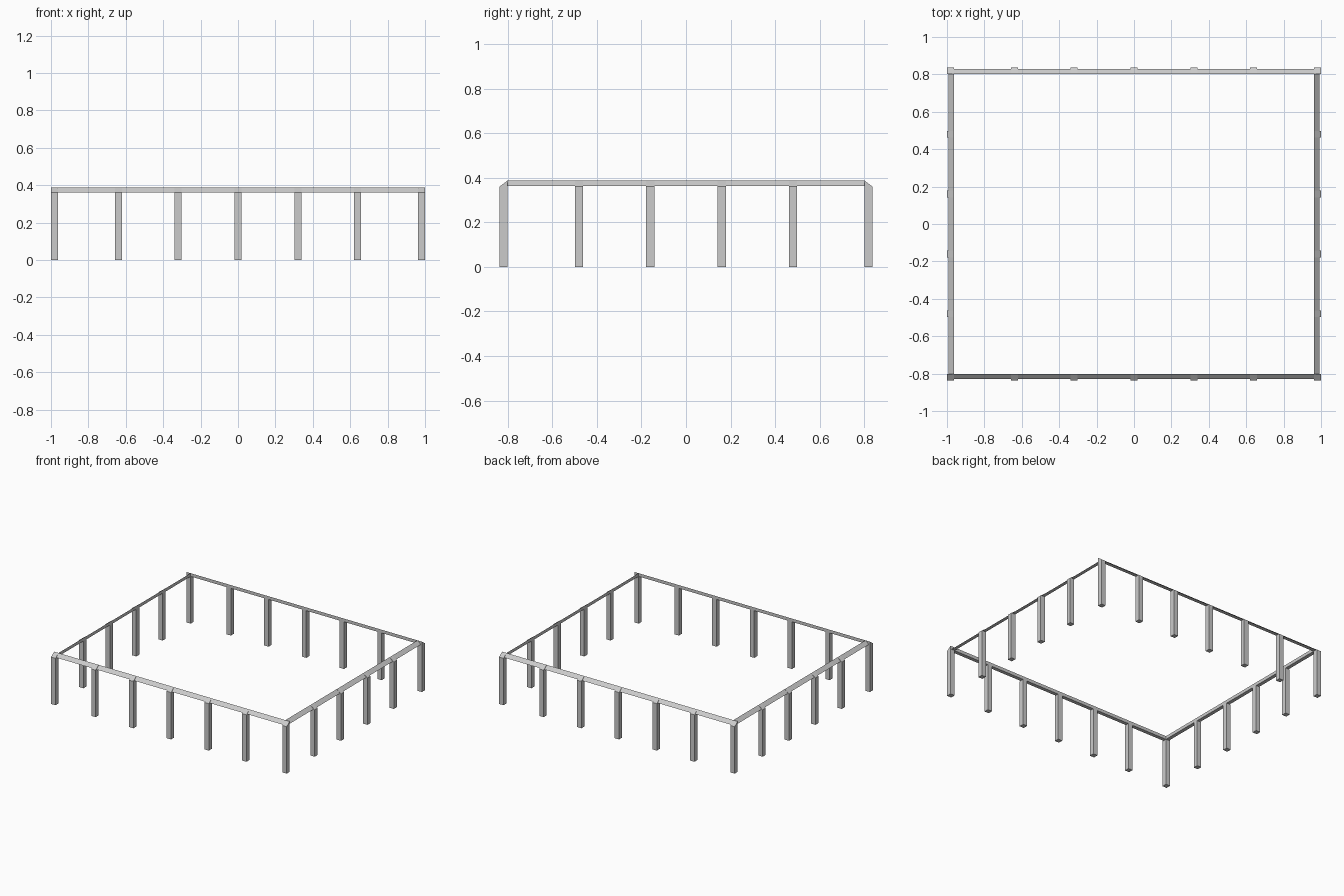
import bpy
from math import pi
from mathutils import Matrix

if "Cube" in bpy.data.objects:
    bpy.data.objects.remove(bpy.data.objects["Cube"])

# Half sizes of the enclosure (outer faces of the posts)
HX, HY = 1.0, 0.838
POST = 0.037

# Cross-sections as (distance inward from outer face, height)
POST_PROFILE = [(POST, 0), (0, 0), (0, 0.360), (POST, 0.387)]
RAIL_PROFILE = [(POST, 0.362), (0.009, 0.362), (POST, 0.387)]


def extrude(name, profile, outer, along, length, turn):
    """Extrude a profile along one side; turn rotates it from the front side."""
    n = len(profile)
    a, b = along - length / 2, along + length / 2
    verts = [(a, -outer + d, z) for d, z in profile]
    verts += [(b, -outer + d, z) for d, z in profile]
    faces = [tuple(range(n))[::-1], tuple(range(n, 2 * n))]
    faces += [(i, (i + 1) % n, n + (i + 1) % n, n + i) for i in range(n)]
    mesh = bpy.data.meshes.new(name)
    mesh.from_pydata(verts, [], faces)
    mesh.transform(Matrix.Rotation(turn, 4, 'Z'))
    obj = bpy.data.objects.new(name, mesh)
    bpy.context.collection.objects.link(obj)
    # consistent outward normals
    import bmesh
    bm = bmesh.new()
    bm.from_mesh(mesh)
    bmesh.ops.recalc_face_normals(bm, faces=bm.faces)
    bm.to_mesh(mesh)
    bm.free()


corner = HX - POST / 2
front_posts = [-corner, -0.64, -0.32, 0, 0.32, 0.64, corner]
side_posts = [-0.48, -0.16, 0.16, 0.48]

# Front and back: full-length rails, corner and middle posts
for side, turn in (("front", 0), ("back", pi)):
    extrude(side + "_rail", RAIL_PROFILE, HY, 0, 2 * HX, turn)
    for i, x in enumerate(front_posts):
        extrude(f"{side}_post_{i + 1}", POST_PROFILE, HY, x, POST, turn)

# Left and right: rails between the corner posts, middle posts
for side, turn in (("right", pi / 2), ("left", -pi / 2)):
    extrude(side + "_rail", RAIL_PROFILE, HX, 0, 2 * (HY - POST) + 0.004, turn)
    for i, y in enumerate(side_posts):
        extrude(f"{side}_post_{i + 1}", POST_PROFILE, HX, y, POST, turn)
